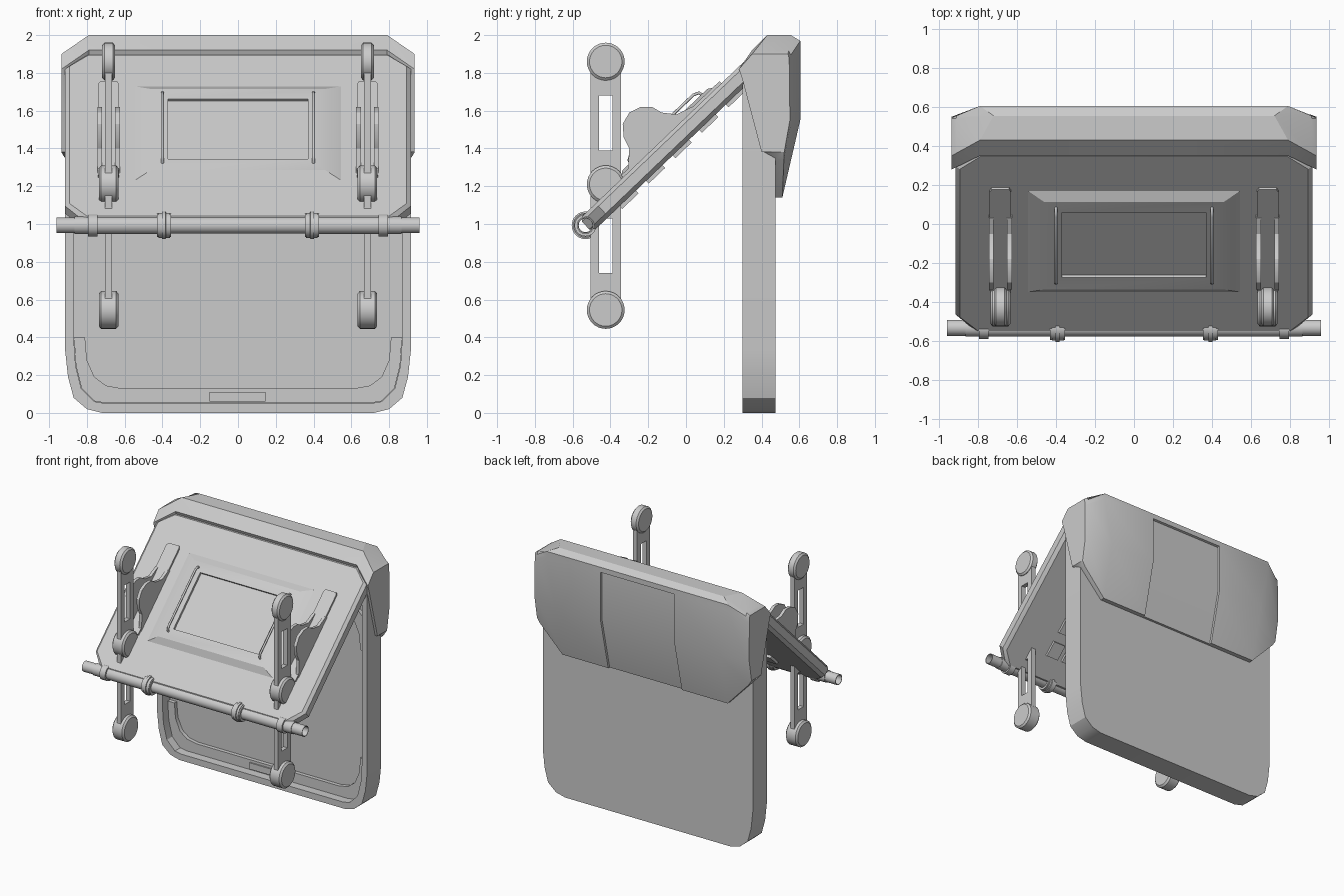
import bpy, bmesh, math
from mathutils import Vector, Matrix

if "Cube" in bpy.data.objects:
    bpy.data.objects.remove(bpy.data.objects["Cube"])

grey = bpy.data.materials.new("light_grey")
grey.diffuse_color = (0.6, 0.6, 0.6, 1)
grey.use_nodes = True
grey.node_tree.nodes["Principled BSDF"].inputs["Base Color"].default_value = grey.diffuse_color


def loft(name, rings, mat=None, closed=False, angle=30):
    """Skin a list of equal point rings; cap the ends unless closed."""
    bm = bmesh.new()
    vs = [[bm.verts.new(p) for p in r] for r in rings]
    n = len(vs[0])
    pairs = list(zip(vs, vs[1:])) + ([(vs[-1], vs[0])] if closed else [])
    for a, b in pairs:
        for i in range(n):
            j = (i + 1) % n
            bm.faces.new((a[i], a[j], b[j], b[i]))
    if not closed:
        bm.faces.new(vs[0])
        bm.faces.new(vs[-1])
    bmesh.ops.recalc_face_normals(bm, faces=bm.faces)
    me = bpy.data.meshes.new(name)
    bm.to_mesh(me)
    bm.free()
    me.materials.append(grey)
    me.polygons.foreach_set("use_smooth", [True] * len(me.polygons))
    me.set_sharp_from_angle(angle=math.radians(angle))
    ob = bpy.data.objects.new(name, me)
    if mat:
        ob.matrix_world = mat
    bpy.context.collection.objects.link(ob)
    return ob


def box(name, x, y, z, mat=None):
    rings = [[(x[0], y[0], h), (x[1], y[0], h), (x[1], y[1], h), (x[0], y[1], h)] for h in z]
    return loft(name, rings, mat)


def lathe(name, prof, y, z, closed=False, seg=32):
    """Turn (x, radius) points about an axis parallel to x."""
    rings = [[(x, y + r * math.cos(2 * math.pi * i / seg), z + r * math.sin(2 * math.pi * i / seg))
              for i in range(seg)] for x, r in prof]
    return loft(name, rings, closed=closed)


def mirrored(half):
    return half + [(-x, z) for x, z in reversed(half)]


def in_xz(pts, y):
    return [(x, y, z) for x, z in pts]


# Tray: rounded lower corners, rim and sunken floor
outer = mirrored([(.72, 0), (.80, .02), (.87, .08), (.90, .19), (.915, .33), (.915, 1.74)])
inner = mirrored([(.70, .05), (.76, .06), (.83, .13), (.86, .25), (.87, .40), (.87, 1.68)])
loft("tray", [in_xz(outer, .475), in_xz(outer, .30), in_xz(inner, .30), in_xz(inner, .395)])

# Raised U strips in the tray, lower and upper
u_half = [(.70, .052), (.76, .062), (.828, .13), (.858, .25), (.868, .40)]
u_in = [(.81, .40), (.80, .28), (.76, .19), (.70, .145), (.62, .13)]
strip = u_half + u_in
strip = strip + [(-x, z) for x, z in reversed(strip)]
loft("lower_strip", [in_xz(strip, .40), in_xz(strip, .365)])
top_strip = [(x, 1.65 - z) for x, z in strip]
loft("upper_strip", [in_xz(top_strip, .40), in_xz(top_strip, .365)])
box("tray_latch", (-.15, .145), (.355, .37), (.06, .11))

# Hood over the tray top, with a sunken plate on its back
side = [(.28, 1.82), (.35, 1.90), (.54, 1.90), (.545, 1.88), (.546, 1.85), (.547, 1.84),
        (.55, 1.55), (.52, 1.38), (.475, 1.38), (.40, 1.38), (.30, 1.76)]
mid = [(.35, 1.92), (.43, 2.0), (.555, 2.0), (.605, 1.97), (.605, 1.93), (.605, 1.925),
       (.605, 1.55), (.51, 1.14), (.475, 1.14), (.475, 1.38), (.40, 1.80)]
inset = [(y - (.016 if 5 <= i <= 7 else 0), z) for i, (y, z) in enumerate(mid)]
near_side = [s if i > 8 else (s[0] + .17 * (m[0] - s[0]), s[1] + .17 * (m[1] - s[1]))
             for i, (s, m) in enumerate(zip(side, mid))]
sections = [(.935, side), (.91, near_side), (.79, mid), (.321, mid), (.319, inset)]
sections += [(-x, s) for x, s in reversed(sections)]


def hood_x(x, i):
    """Pull the lower back corners inward."""
    return math.copysign(.72, x) if abs(x) == .79 and (i == 2 or 6 <= i <= 8) else x


loft("hood", [[(hood_x(x, i), y, z) for i, (y, z) in enumerate(s)] for x, s in sections])

# Sloping lid: local axes are x, up the slope, and outward
a = math.atan2(.87, .91)
lid = Matrix.Translation((0, -.55, 1.04)) @ Matrix.Rotation(a, 4, 'X')


def lid_outline(d, h):
    half = [(.81 - d / 2, d - .02), (.915 - d, .10), (.915 - d, 1.15), (.80 - d / 2, 1.26 - d)]
    return [(x, u, h) for x, u in mirrored(half)]


def rect(x, u0, u1, h):
    return [(-x, u0, h), (x, u0, h), (x, u1, h), (-x, u1, h)]


loft("lid", [lid_outline(.025, -.098), lid_outline(0, -.075), lid_outline(0, -.02),
             lid_outline(.022, 0)], lid)
loft("lid_screen", [rect(.55, .275, 1.0, -.002), rect(.46, .325, .945, .03),
                    rect(.37, .41, .87, .03), rect(.37, .41, .87, .012)], lid)

# Keys on the underside of the lid
for row in range(5):
    u = .24 + row * .195
    for col in range(8):
        x = (col - 3.5) * .145
        box("key", (x - .052, x + .052), (u - .06, u + .06), (-.118, -.09), lid)


def wire_handle(x):
    cu = bpy.data.curves.new("wire_handle", 'CURVE')
    cu.dimensions = '3D'
    cu.bevel_depth = .008
    cu.bevel_resolution = 2
    cu.use_fill_caps = True
    sp = cu.splines.new('POLY')
    path = [(.38, .02), (.385, .045), (.41, .058), (.87, .058), (.90, .045), (.905, .02)]
    sp.points.add(len(path) - 1)
    for p, (u, h) in zip(sp.points, path):
        p.co = (x, u, h, 1)
    cu.materials.append(grey)
    ob = bpy.data.objects.new("wire_handle", cu)
    ob.matrix_world = lid
    bpy.context.collection.objects.link(ob)


# Side bracket outline in y, z
bracket = [(-.31, 1.25), (-.30, 1.40), (-.33, 1.46), (-.335, 1.53), (-.30, 1.59), (-.24, 1.62),
           (-.18, 1.62), (-.13, 1.59), (-.05, 1.58), (.03, 1.62), (.06, 1.61)]

for s in (-1, 1):
    wire_handle(.40 * s)
    cx = .685 * s
    # Mounting strip and bracket plates on the lid
    pad = [(cx - .055, .3), (cx + .055, .3), (cx + .055, 1.0), (cx + .045, 1.02),
           (cx - .045, 1.02), (cx - .055, 1.0)]
    loft("bracket_pad", [[(x, u, h) for x, u in pad] for h in (-.01, .015)], lid)
    for o in (-.047, .047):
        loft("bracket_plate", [[(cx + o + t, y, z) for y, z in bracket] for t in (-.012, .012)])

    # Slotted upright arm with three round pads
    bx = (cx - .018, cx + .018)
    for y0 in (-.505, -.39):
        box("arm_rail", bx, (y0, y0 + .045), (.545, 1.86))
    for z in ((.55, .74), (1.03, 1.39), (1.68, 1.85)):
        box("arm_block", bx, (-.462, -.388), z)
    for z, w in ((1.86, .034), (1.21, .052), (.545, .052)):
        lathe("arm_pad", [(cx - w, .086), (cx - w + .012, .1), (cx + w - .012, .1),
                          (cx + w, .086)], -.425, z)
    box("arm_bolt", (cx - .02, cx + .02), (-.46, -.40), (1.10, 1.15))

# Hollow rod along the lower lid edge, with collars
half = [(.02, .044), (.355, .044), (.355, .062), (.372, .062), (.375, .052), (.38, .052),
        (.383, .073), (.402, .073), (.405, .052), (.41, .052), (.413, .062), (.43, .062),
        (.43, .046), (.745, .046), (.745, .058), (.795, .058), (.795, .046),
        (.865, .046), (.865, .041), (.96, .041)]
prof = [(-x, r) for x, r in reversed(half)] + half + [(.96, .036), (-.96, .036)]
lathe("rod", prof, -.532, .993, closed=True)
for s in (-1, 1):
    lathe("rod_collar", [(x * s, r) for x, r in ((.36, .037), (.36, .066), (.42, .066), (.42, .037))],
          -.532, .993, closed=True)
